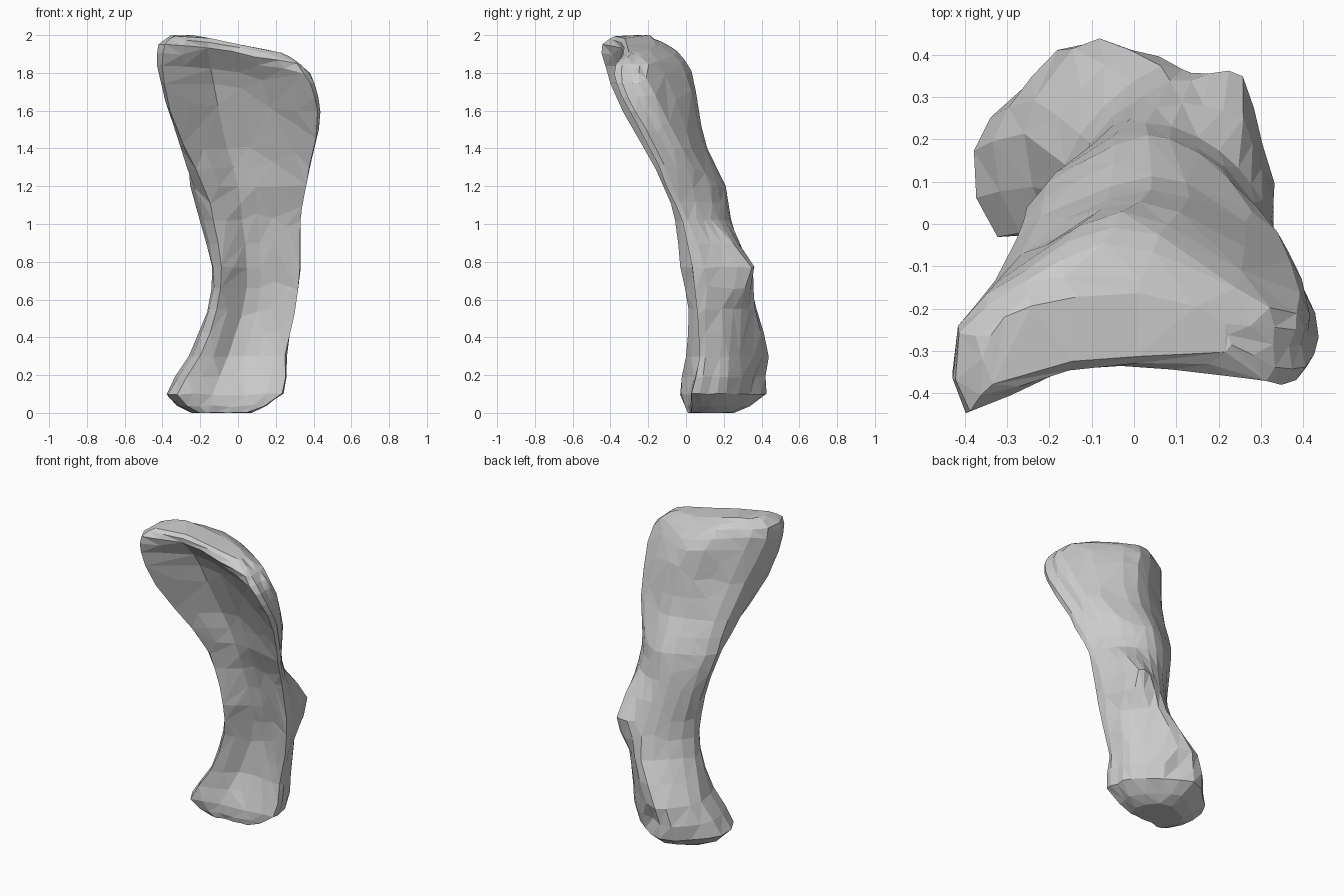
import bpy
import bmesh
import math
import random
from mathutils import Vector

random.seed(4)

default_cube = bpy.data.objects.get("Cube")
if default_cube:
    bpy.data.objects.remove(default_cube, do_unlink=True)


def flat_material(name, colour):
    material = bpy.data.materials.new(name)
    material.use_nodes = True
    material.diffuse_color = colour
    shader = material.node_tree.nodes["Principled BSDF"]
    shader.inputs["Base Color"].default_value = colour
    return material


# Each level: height, front left ridge, front right ridge, right back corner,
# back crest, left back corner (x, y pairs), and depth of the front channel
levels = [
    (0, -.2, .02, .04, .03, .07, .13, -.06, .25, -.25, .14, 0),
    (.1, -.32, -.03, .23, .03, .2, .21, -.11, .43, -.38, .17, .02),
    (.3, -.2, 0, .25, .07, .22, .23, -.08, .45, -.26, .21, .06),
    (.55, -.11, .01, .3, .06, .24, .25, .06, .37, -.16, .14, .08),
    (.77, -.09, -.03, .33, .03, .26, .345, .08, .32, -.14, .11, .08),
    (1.02, -.13, -.06, .33, -.02, .25, .13, .03, .24, -.2, .08, .07),
    (1.2, -.18, -.12, .36, -.1, .25, .09, .03, .21, -.25, .04, .08),
    (1.4, -.28, -.22, .4, -.19, .34, -.02, .04, .11, -.28, -.04, .13),
    (1.65, -.37, -.36, .42, -.3, .38, -.12, .03, .065, -.34, -.15, .17),
    (1.84, -.4, -.43, .38, -.37, .39, -.2, -.03, .03, -.4, -.22, .16),
    (1.95, -.39, -.44, .31, -.37, .32, -.2, -.07, -.05, -.41, -.26, .07),
    (2, -.33, -.37, .22, -.3, .2, -.22, -.1, -.17, -.34, -.26, .02),
]


def section(level):
    """Turn one level into a ring of control points with a hollow front."""
    z, depth = level[0], level[-1]
    corners = [Vector((level[i], level[i + 1], z)) for i in range(1, len(level) - 1, 2)]
    front_left, front_right, right_back, crest, left_back = corners
    inward = Vector((0, depth, 0))
    ring = [
        front_left,
        front_left.lerp(front_right, .33) + inward,
        front_left.lerp(front_right, .68) + inward * .75,
        front_right,
        front_right.lerp(right_back, .5) + Vector((.01, 0, 0)),
        right_back,
        right_back.lerp(crest, .5) + Vector((.01, .02, 0)),
        crest,
        crest.lerp(left_back, .5) + Vector((-.02, .02, 0)),
        left_back,
    ]
    # The upper end slopes down towards the left of the model
    slope = .2 * max(0, (z - 1.4) / .6)
    for point in ring:
        point.z -= slope * max(0, point.x + .25)
    return ring


def blend(a, b, c, d, t):
    """Curve between b and c, guided by the neighbours a and d."""
    return b + .5 * t * (c - a + t * (2 * a - 5 * b + 4 * c - d + t * (3 * (b - c) + d - a)))


def refine_ring(ring):
    count = len(ring)
    return [
        blend(ring[i - 1], ring[i], ring[(i + 1) % count], ring[(i + 2) % count], t)
        for i in range(count)
        for t in (0, .5)
    ]


def refine_levels(rings):
    last = len(rings) - 1
    result = []
    for i in range(last):
        four = [rings[max(0, min(last, i + k))] for k in (-1, 0, 1, 2)]
        for t in (0, .5):
            result.append([blend(*points, t) for points in zip(*four)])
    result.append(rings[last])
    return result


def shape_point(point):
    """Add the small notch above the heel and a slightly uneven surface."""
    notch = Vector((-.05, .43, .2))
    pull = math.exp(-((point - notch).length / .08) ** 2)
    rough = Vector([random.uniform(-1, 1) for axis in range(3)]) * .004
    moved = point + rough + Vector((0, -.06, 0)) * pull
    moved.z = max(0, min(2, moved.z))
    return moved


# Bone body: loft through the refined sections and close both ends
rings = refine_levels([refine_ring(section(level)) for level in levels])
bm = bmesh.new()
loops = [[bm.verts.new(shape_point(point)) for point in ring] for ring in rings]
for lower, upper in zip(loops, loops[1:]):
    for i in range(len(lower)):
        j = (i + 1) % len(lower)
        bm.faces.new((lower[i], lower[j], upper[j], upper[i]))
bm.faces.new(list(reversed(loops[0])))
bm.faces.new(loops[-1])
bmesh.ops.triangulate(bm, faces=bm.faces[:])
bmesh.ops.recalc_face_normals(bm, faces=bm.faces[:])

mesh = bpy.data.meshes.new("bone_body")
bm.to_mesh(mesh)
bm.free()
mesh.materials.append(flat_material("bone grey", (.6, .6, .6, 1)))
bone = bpy.data.objects.new("bone_body", mesh)
bpy.context.collection.objects.link(bone)

# Reduce to irregular flat facets
facets = bone.modifiers.new("facets", "DECIMATE")
facets.ratio = .75
